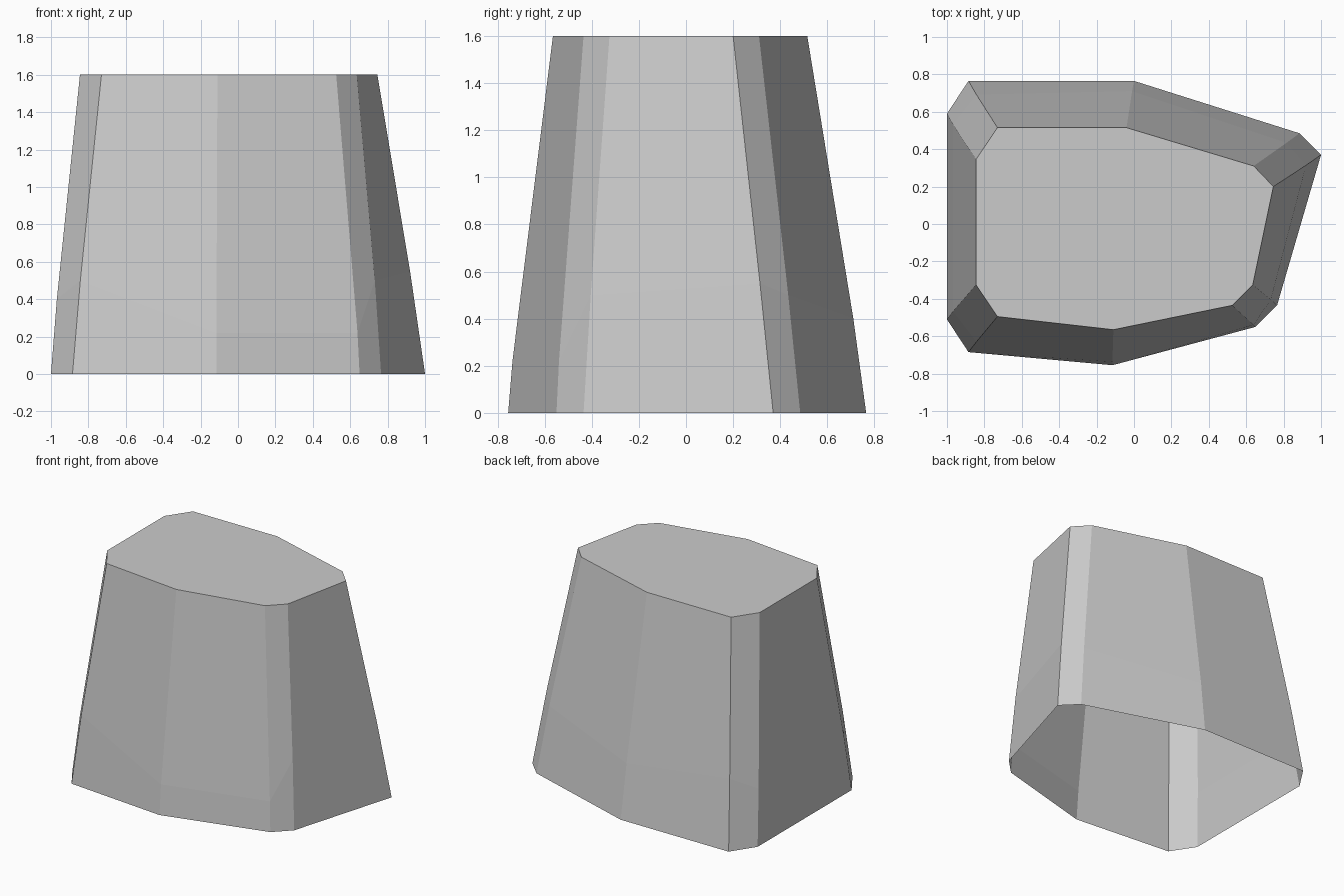
import bpy
import bmesh
from mathutils import Vector

default_cube = bpy.data.objects.get("Cube")
if default_cube:
    bpy.data.objects.remove(default_cube, do_unlink=True)

HEIGHT = 1.6
BULGE = 0.008  # slight outward swell at the crease


def make_material(name, colour):
    material = bpy.data.materials.new(name)
    material.use_nodes = True
    material.diffuse_color = colour
    shader = next(n for n in material.node_tree.nodes if n.type == "BSDF_PRINCIPLED")
    shader.inputs["Base Color"].default_value = colour
    return material


def add_ring(bm, points):
    return [bm.verts.new(point) for point in points]


def bridge(bm, lower, upper):
    count = len(lower)
    for i in range(count):
        j = (i + 1) % count
        bm.faces.new((lower[i], lower[j], upper[j], upper[i]))


# Chamfered outlines, counterclockwise from the front left corner of the plan
base_outline = [(-1, -.51), (-.885, -.685), (-.115, -.755), (.65, -.55), (.765, -.435),
                (1, .37), (.885, .485), (0, .765), (-.885, .765), (-1, .59)]
top_outline = [(-.845, -.325), (-.73, -.495), (-.11, -.565), (.525, -.435), (.635, -.325),
               (.745, .2), (.64, .31), (-.04, .515), (-.73, .515), (-.845, .345)]
crease_heights = [.4, .5, .22, .22, .5, .55, .5, .4, .5, .4]

base_points = [Vector((x, y, 0)) for x, y in base_outline]
top_points = [Vector((x, y, HEIGHT)) for x, y in top_outline]

# Uneven crease low on the walls
crease_points = []
for low, high, height in zip(base_points, top_points, crease_heights):
    point = low.lerp(high, height / HEIGHT)
    crease_points.append(point + (point.xy.normalized() * BULGE).to_3d())

# Tapered rock shell: walls and flat top, open underneath
bm = bmesh.new()
rings = [add_ring(bm, points) for points in (base_points, crease_points, top_points)]
for lower, upper in zip(rings, rings[1:]):
    bridge(bm, lower, upper)
bm.faces.new(rings[-1])
bm.normal_update()

mesh = bpy.data.meshes.new("rock_block")
bm.to_mesh(mesh)
bm.free()
mesh.materials.append(make_material("stone grey", (.6, .6, .6, 1)))
rock = bpy.data.objects.new("rock_block", mesh)
bpy.context.collection.objects.link(rock)
